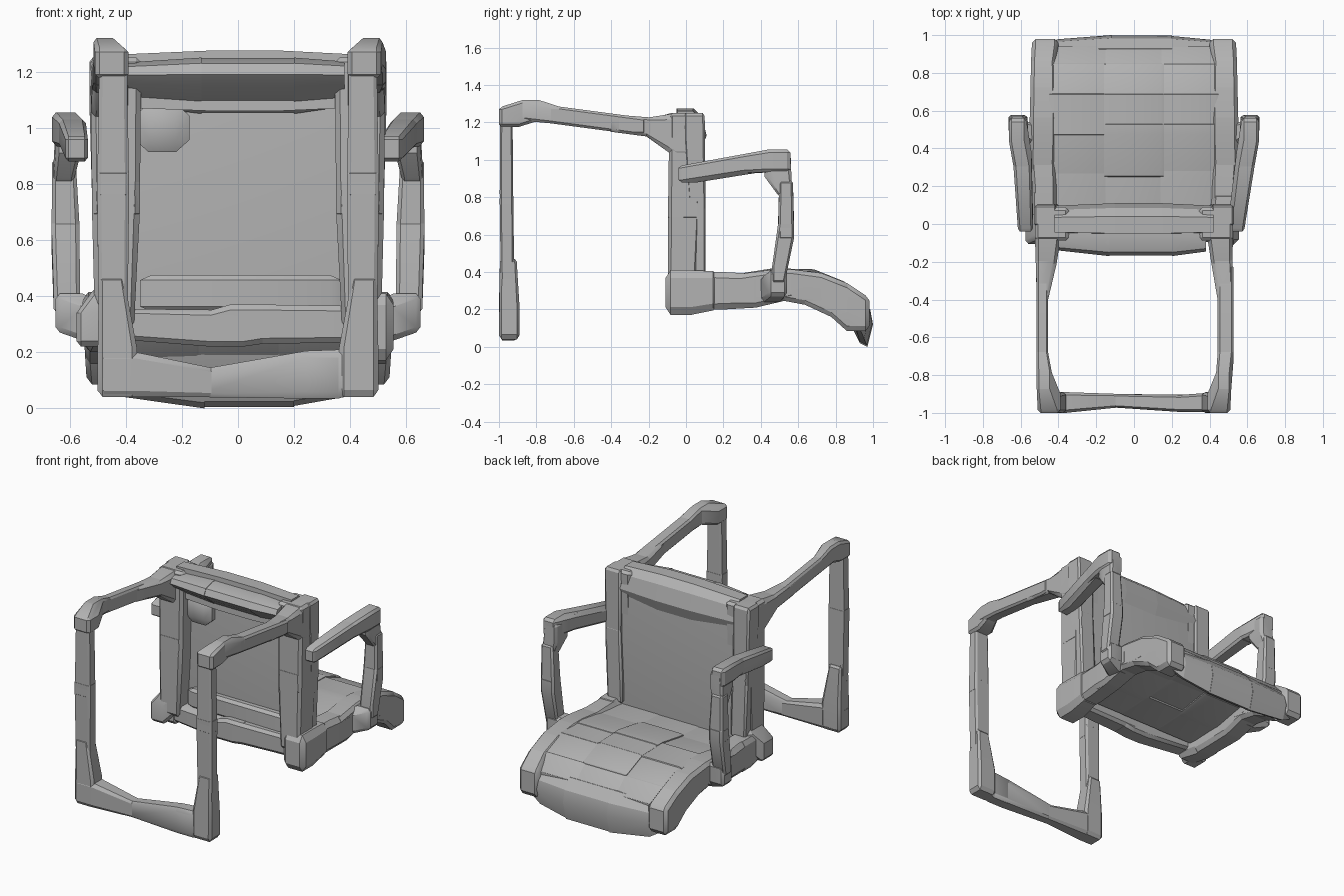
import bpy, bmesh, math, random
from mathutils import Vector

random.seed(4)
cube = bpy.data.objects.get("Cube")
if cube:
    bpy.data.objects.remove(cube, do_unlink=True)

# One plain grey for the whole chair
grey = bpy.data.materials.new("plain_grey")
grey.use_nodes = True
tone = (.45, .45, .45, 1)
grey.diffuse_color = tone
grey.node_tree.nodes["Principled BSDF"].inputs["Base Color"].default_value = tone


def block_points(centre, half, cut):
    """Corner points of a box with chamfered edges and corners."""
    points = []
    for sx in (-1, 1):
        for sy in (-1, 1):
            for sz in (-1, 1):
                corner = Vector((sx * half[0], sy * half[1], sz * half[2]))
                for axis in range(3):
                    offset = corner * cut
                    offset[axis] = corner[axis]
                    points.append(Vector(centre) + offset)
    return points


def add_hull(name, points):
    """Convex chunk wrapped around points, sharp edges kept."""
    bm = bmesh.new()
    for p in points:
        bm.verts.new(p)
    result = bmesh.ops.convex_hull(bm, input=bm.verts)
    loose = {v for v in result["geom_interior"] + result["geom_unused"]
             if isinstance(v, bmesh.types.BMVert)}
    bmesh.ops.delete(bm, geom=list(loose), context="VERTS")
    bmesh.ops.dissolve_limit(bm, angle_limit=math.radians(2), verts=bm.verts, edges=bm.edges)
    bmesh.ops.recalc_face_normals(bm, faces=bm.faces)
    mesh = bpy.data.meshes.new(name)
    bm.to_mesh(mesh)
    bm.free()
    mesh.materials.append(grey)
    obj = bpy.data.objects.new(name, mesh)
    bpy.context.collection.objects.link(obj)
    bpy.ops.object.select_all(action="DESELECT")
    obj.select_set(True)
    bpy.context.view_layer.objects.active = obj
    bpy.ops.object.shade_smooth_by_angle(angle=math.radians(28))


def add_chain(name, stations, side=1, cut=.72):
    """Tapered chunks from each (centre, half size) station to the next."""
    ends = [block_points((c[0] * side, c[1], c[2]), h, cut) for c, h in stations]
    for i, (a, b) in enumerate(zip(ends, ends[1:]), 1):
        add_hull(f"{name}_{i}", a + b)


def add_roll(name, profile, pivot, spans):
    """Chunks with a (y, z) profile, each span from (x, scale) to (x, scale)."""
    for i, span in enumerate(spans, 1):
        add_hull(f"{name}_{i}", [
            (x, pivot[0] + (y - pivot[0]) * s, pivot[1] + (z - pivot[1]) * s)
            for x, s in span for y, z in profile])


# Parts that repeat on both sides, with slightly uneven bars
for side, label, bar_x, bar_wide, rest_x in ((1, "left", .485, .042, .545),
                                             (-1, "right", .485, .03, .575)):
    # Upright post of the backrest with its rear edge
    add_chain(f"{label}_back_post", [
        ((.44, -.02, .38), (.07, .075, .09)),
        ((.435, -.01, .75), (.085, .085, .07)),
        ((.435, 0, 1.17), (.09, .09, .08))], side, .8)
    add_chain(f"{label}_post_edge", [
        ((.45, .06, .45), (.055, .045, .07)),
        ((.465, .06, .8), (.055, .045, .07)),
        ((.47, .045, 1.17), (.06, .055, .08))], side, .8)

    # Bar reaching forward from the shoulder
    add_chain(f"{label}_front_arm", [
        ((.455, 0, 1.13), (.07, .07, .12)),
        ((.465, -.19, 1.175), (.055, .03, .05)),
        ((bar_x, -.38, 1.195), (bar_wide, .03, .045))], side)
    add_chain(f"{label}_front_bar", [
        ((bar_x, -.25, 1.18), (bar_wide, .03, .045)),
        ((bar_x, -.7, 1.24), (bar_wide, .03, .045)),
        ((.475, -.83, 1.265), (.04, .06, .055)),
        ((.45, -.94, 1.23), (.06, .06, .055))], side)

    # Upright of the front frame, wider at the bottom
    add_chain(f"{label}_front_leg", [
        ((.445, -.96, 1.18), (.05, .033, .05)),
        ((.445, -.96, .8), (.057, .036, .05)),
        ((.445, -.955, .4), (.052, .036, .05))], side, .75)
    add_chain(f"{label}_front_leg_foot", [
        ((.45, -.95, .42), (.045, .045, .05)),
        ((.43, -.945, .14), (.07, .055, .1))], side, .75)

    # Armrest, elbow and its support
    add_chain(f"{label}_armrest", [
        ((rest_x, .02, .925), (.04, .06, .045)),
        ((.59, .34, .98), (.048, .05, .05)),
        ((.615, .49, .995), (.047, .07, .06))], side)
    add_chain(f"{label}_elbow", [
        ((.605, .49, .96), (.045, .07, .07)),
        ((.62, .525, .85), (.037, .04, .04))], side)
    add_chain(f"{label}_armrest_support", [
        ((.62, .535, .84), (.042, .037, .05)),
        ((.615, .535, .62), (.05, .043, .05)),
        ((.61, .495, .39), (.047, .035, .05))], side)
    add_chain(f"{label}_support_foot", [
        ((.595, .49, .34), (.055, .05, .07)),
        ((.52, .46, .31), (.04, .06, .07))], side)

    # Seat side rail, drooping at its far end
    add_chain(f"{label}_seat_rail", [
        ((.475, .15, .3), (.065, .07, .1)),
        ((.485, .33, .3), (.07, .06, .09)),
        ((.48, .52, .335), (.072, .06, .08)),
        ((.48, .68, .31), (.068, .06, .085)),
        ((.48, .82, .25), (.065, .06, .09)),
        ((.47, .91, .18), (.07, .07, .095))], side)

# Feet of the backrest: one upright block, one slanting outwards
add_chain("left_back_foot", [
    ((.475, -.03, .29), (.08, .08, .12)),
    ((.48, .1, .3), (.07, .07, .105))], cut=.65)
add_chain("right_back_foot", [
    ((-.46, 0, .36), (.065, .08, .07)),
    ((-.52, -.04, .29), (.055, .065, .07))])
add_chain("right_back_foot_link", [
    ((-.47, 0, .3), (.065, .07, .08)),
    ((-.48, .12, .3), (.065, .06, .1))])

# Bottom bar of the front frame
add_chain("front_bottom_bar", [
    ((-.42, -.945, .12), (.08, .055, .08)),
    ((-.1, -.935, .09), (.04, .035, .05)),
    ((.3, -.95, .12), (.08, .045, .085)),
    ((.42, -.945, .14), (.06, .05, .07))])

# Backrest panel with lower bulge
add_hull("back_panel", block_points((0, .045, .72), (.43, .04, .42), .95))
add_chain("back_panel_bulge", [
    ((-.2, .02, .41), (.15, .06, .065)),
    ((.22, .02, .41), (.15, .06, .065))])

# Rolled top of the backrest: a rear roll and a front lip sloping under
add_roll("top_roll_rear",
         [(.085, 1.06), (.11, 1.13), (.085, 1.23), (.04, 1.275),
          (-.05, 1.275), (-.06, 1.06)], (0, 1.16),
         [[(-.42, .88), (-.1, 1)], [(-.1, 1), (.15, 1)], [(.15, 1), (.42, .88)]])
add_roll("top_roll_front",
         [(0, 1.05), (.02, 1.24), (-.08, 1.25), (-.15, 1.23), (-.17, 1.19), (-.13, 1.15)],
         (-.05, 1.18), [[(-.4, .75), (-.13, 1)], [(-.13, .97), (.2, .97)], [(.2, 1), (.38, .8)]])

# Cross beam under the backrest
add_chain("lower_cross_beam", [
    ((-.36, -.02, .3), (.07, .055, .055)),
    ((-.04, -.03, .285), (.08, .06, .065)),
    ((.03, -.03, .3), (.08, .06, .07)),
    ((.36, -.02, .3), (.07, .055, .065))])

# Small knob on the backrest
add_hull("back_knob", block_points((-.27, 0, 1.0), (.097, .045, .087), .5))

# Curved seat made of slabs in three columns
curve = [(.08, .325), (.28, .335), (.5, .37), (.66, .365), (.82, .3), (.91, .215)]
for column, x in enumerate((-.29, 0, .29), 1):
    for row, ((y, z), (y2, z2)) in enumerate(zip(curve, curve[1:]), 1):
        lift = random.uniform(-.008, .008)
        add_hull(f"seat_slab_{column}_{row}",
                 block_points((x, y, z + lift), (.16, .03, .045), .88)
                 + block_points((x, y2, z2 + lift), (.16, .03, .045), .88))

# Thin drooping lip at the open edge of the seat, rounded at its corners
add_roll("seat_lip",
         [(.84, .24), (.86, .28), (.93, .265), (.985, .2), (1, .12),
          (.97, 0), (.93, .02), (.88, .12)], (.88, .22),
         [[(-.5, .55), (-.4, .82)], [(-.4, .82), (-.12, 1)], [(-.12, .98), (.2, .98)],
          [(.2, .96), (.4, .8)], [(.4, .8), (.5, .55)]])
